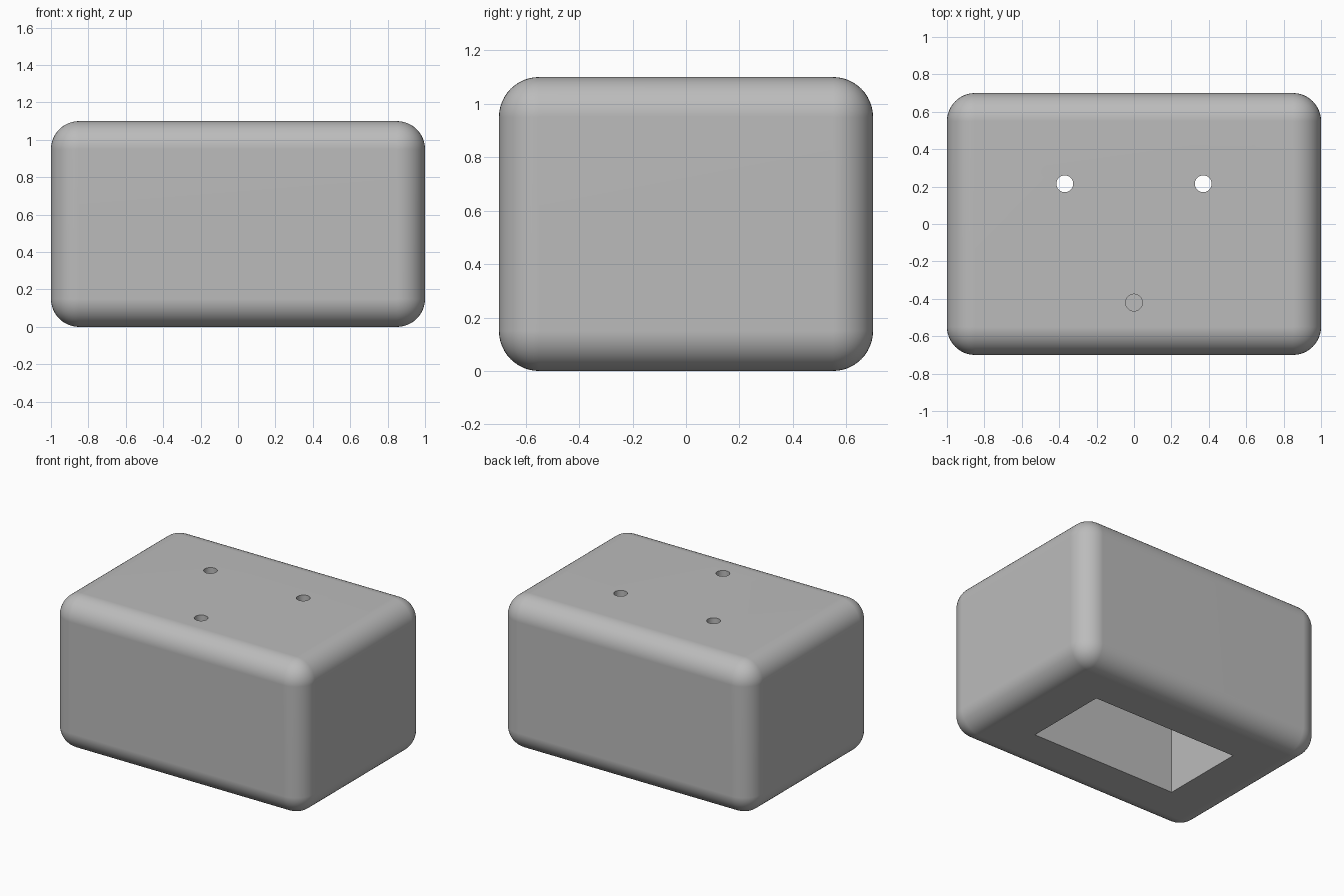
import bpy
from math import radians

default = bpy.data.objects.get("Cube")
if default:
    bpy.data.objects.remove(default, do_unlink=True)

WIDTH, DEPTH, HEIGHT, ROUND = 2.0, 1.4, 1.1, 0.15
CAVITY_TOP = 0.7
HOLE_RADIUS, HOLE_DEPTH = 0.045, 0.41

grey = bpy.data.materials.new("plain grey")
grey.use_nodes = True
colour = (0.5, 0.5, 0.5, 1)
grey.diffuse_color = colour
grey.node_tree.nodes["Principled BSDF"].inputs["Base Color"].default_value = colour


def block(name, size, z):
    """Box of the given size, centred in x and y, at centre height z."""
    bpy.ops.mesh.primitive_cube_add(size=1, location=(0, 0, z))
    obj = bpy.context.object
    obj.name = name
    obj.scale = size
    bpy.ops.object.transform_apply(location=False, rotation=False, scale=True)
    obj.data.materials.append(grey)
    return obj


def apply(obj, mod):
    bpy.context.view_layer.objects.active = obj
    bpy.ops.object.modifier_apply(modifier=mod.name)


def cut(obj, cutter):
    mod = obj.modifiers.new("cut", 'BOOLEAN')
    mod.operation, mod.solver, mod.object = 'DIFFERENCE', 'EXACT', cutter
    apply(obj, mod)
    bpy.data.objects.remove(cutter, do_unlink=True)


# Rounded outer body
body = block("rounded_body", (WIDTH, DEPTH, HEIGHT), HEIGHT / 2)
bevel = body.modifiers.new("round", 'BEVEL')
bevel.width, bevel.segments = ROUND, 12
apply(body, bevel)

# Straight-walled pocket open at the underside
cut(body, block("pocket_cutter", (1.16, 0.62, 2 * CAVITY_TOP), 0))

# Two holes into the pocket and one blind hole near the front
for x, y in ((-0.37, 0.215), (0.37, 0.215), (0, -0.42)):
    bpy.ops.mesh.primitive_cylinder_add(
        vertices=32, radius=HOLE_RADIUS, depth=2 * HOLE_DEPTH, location=(x, y, HEIGHT))
    drill = bpy.context.object
    drill.data.materials.append(grey)
    cut(body, drill)

# Smooth rounding with flat sides and crisp openings
bpy.ops.object.select_all(action='DESELECT')
body.select_set(True)
bpy.context.view_layer.objects.active = body
bpy.ops.object.shade_smooth_by_angle(angle=radians(30))
weighted = body.modifiers.new("flat sides", 'WEIGHTED_NORMAL')
weighted.keep_sharp = True
